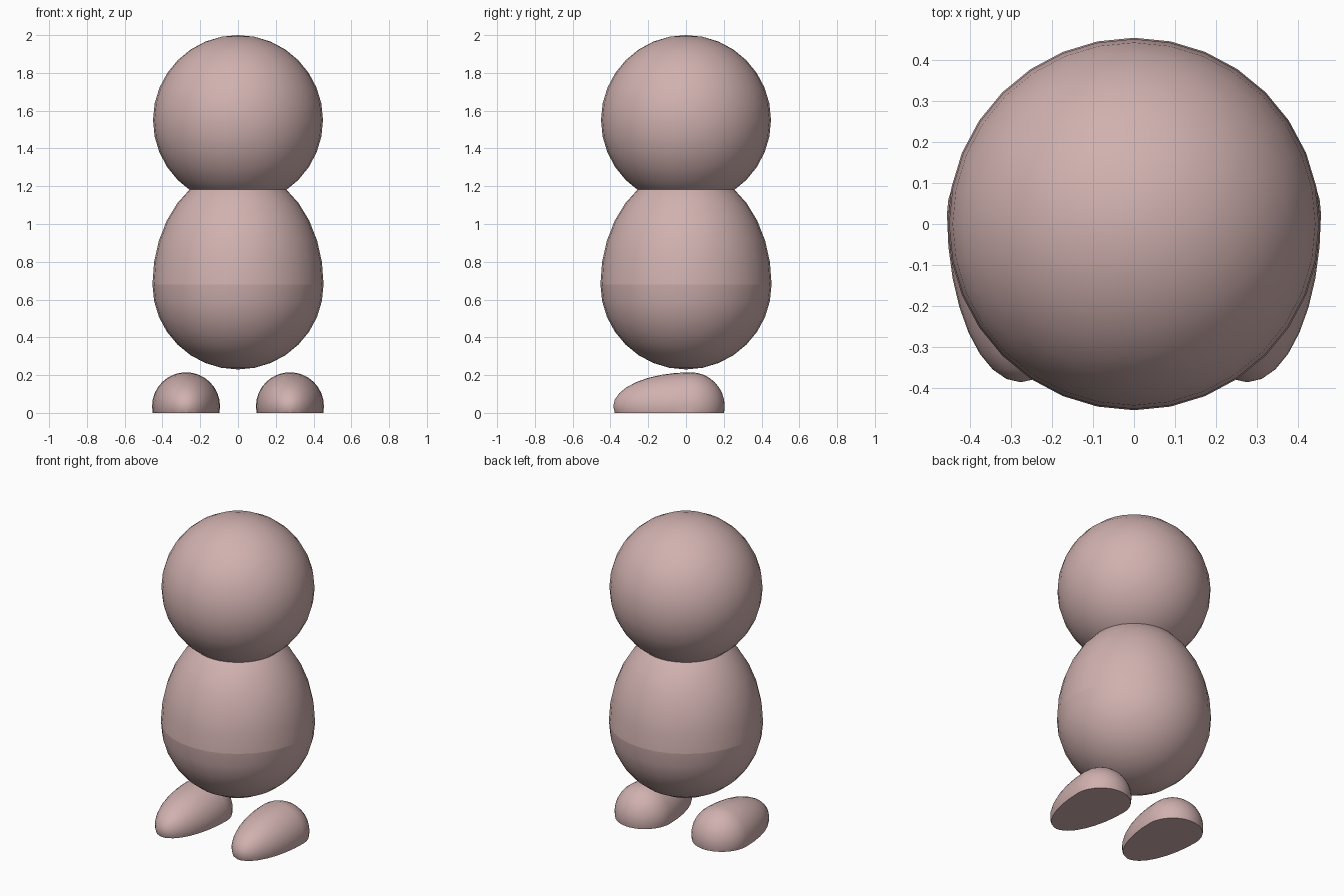
import bpy, bmesh, math
from mathutils import Matrix, Vector

if "Cube" in bpy.data.objects:
    bpy.data.objects.remove(bpy.data.objects["Cube"])

skin = bpy.data.materials.new("dusty_pink")
skin.diffuse_color = (0.63, 0.44, 0.43, 1)
skin.use_nodes = True
skin.node_tree.nodes["Principled BSDF"].inputs["Base Color"].default_value = skin.diffuse_color


def finish(bm, name, loc):
    """Turn a bmesh into a smooth object with the shared material."""
    for f in bm.faces:
        f.smooth = True
    bmesh.ops.recalc_face_normals(bm, faces=bm.faces[:])
    me = bpy.data.meshes.new(name)
    bm.to_mesh(me)
    bm.free()
    me.materials.append(skin)
    ob = bpy.data.objects.new(name, me)
    ob.location = loc
    bpy.context.collection.objects.link(ob)
    return ob


def egg(radius, axis, low, high):
    """Sphere whose two halves along an axis have different lengths."""
    bm = bmesh.new()
    bmesh.ops.create_uvsphere(bm, u_segments=32, v_segments=16, radius=1)
    if axis == 1:
        bmesh.ops.rotate(bm, verts=bm.verts[:], cent=(0, 0, 0),
                         matrix=Matrix.Rotation(math.radians(90), 3, 'X'))
    for v in bm.verts:
        t = v.co[axis]
        v.co *= radius
        v.co[axis] = t * (high if t > 0 else low)
    return bm


# Head
finish(egg(0.45, 2, 0.45, 0.45), "head", (0, 0, 1.55))

# Body: round below, stretched above, with a fine seam at the widest ring
bm = egg(0.453, 2, 0.45, 0.61)
for e in bm.edges:
    if all(abs(v.co.z) < 1e-4 for v in e.verts):
        e.smooth = False
finish(bm, "body", (0, 0, 0.68))

# Feet: eggs pointing forward, cut flat on the ground
for side, x in (("left", 0.275), ("right", -0.275)):
    bm = egg(0.18, 1, 0.41, 0.18)
    cut = bmesh.ops.bisect_plane(
        bm, geom=bm.verts[:] + bm.edges[:] + bm.faces[:], dist=1e-5,
        plane_co=Vector((0, 0, -0.035)), plane_no=Vector((0, 0, -1)),
        clear_outer=True)
    rim = [g for g in cut["geom_cut"] if isinstance(g, bmesh.types.BMEdge)]
    bmesh.ops.holes_fill(bm, edges=rim, sides=0)
    for e in rim:
        e.smooth = False
    finish(bm, side + "_foot", (x, 0.025, 0.035))
